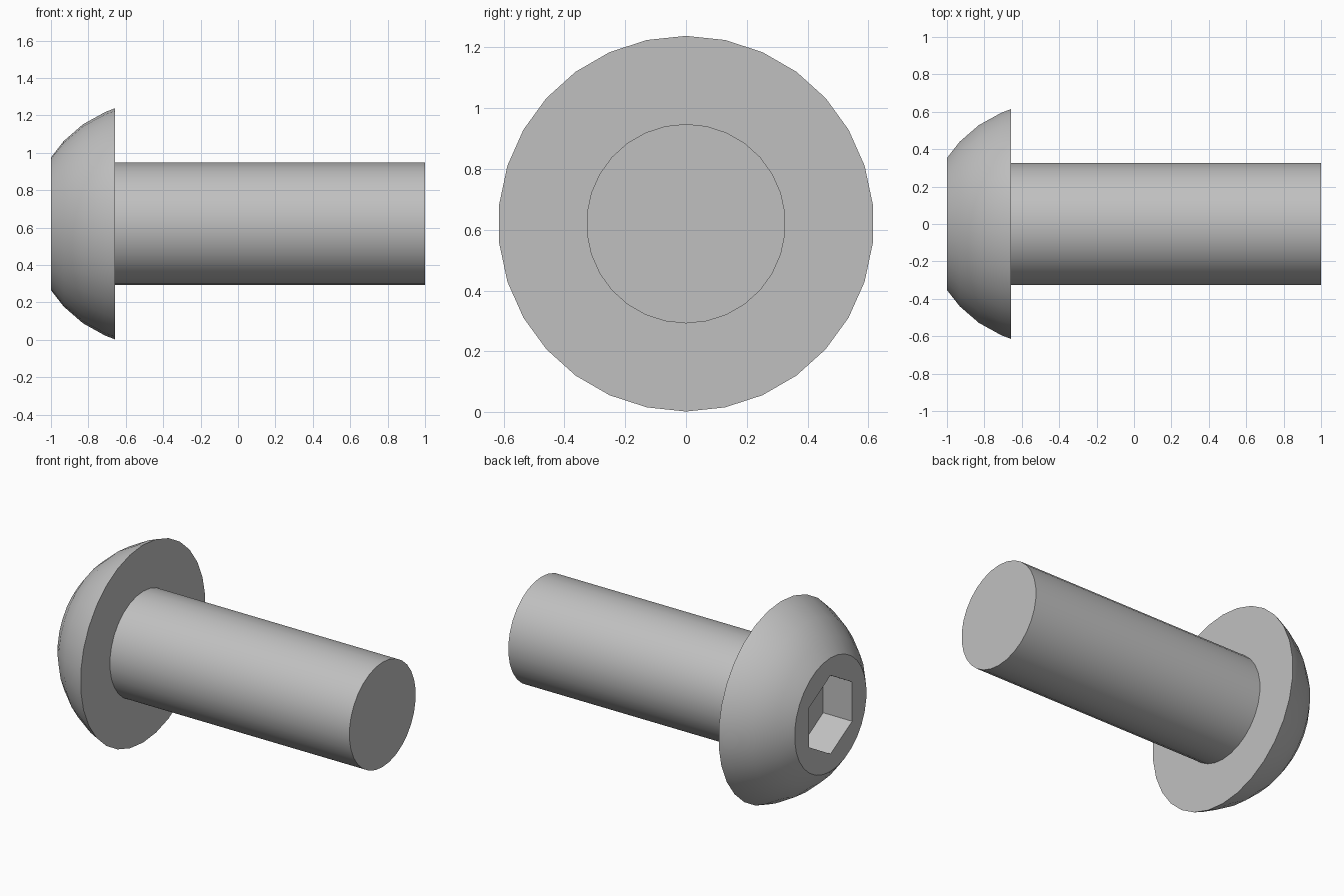
import bpy
import bmesh
from math import sin, cos, pi, radians

cube = bpy.data.objects.get("Cube")
if cube:
    bpy.data.objects.remove(cube)

SIDES = 30
AXIS_Z = 0.62
HEAD_X, SEAT_X, TIP_X = -1.0, -0.657, 1.0
SHAFT_R, HEAD_R, FACE_R = 0.328, 0.618, 0.355
SOCKET_R, SOCKET_DEPTH = 0.246, 0.2

steel = bpy.data.materials.new("steel grey")
steel.use_nodes = True
colour = (0.53, 0.53, 0.53, 1)
steel.diffuse_color = colour
steel.node_tree.nodes["Principled BSDF"].inputs["Base Color"].default_value = colour


def ring(bm, x, radius, sides=SIDES):
    """Ring of vertices around the bolt axis, with one vertex at the top."""
    return [bm.verts.new((x, radius * sin(2 * pi * i / sides),
                          AXIS_Z + radius * cos(2 * pi * i / sides)))
            for i in range(sides)]


def skin(bm, rings):
    """Join consecutive rings with quads."""
    for a, b in zip(rings, rings[1:]):
        n = len(a)
        for i in range(n):
            j = (i + 1) % n
            bm.faces.new((a[i], a[j], b[j], b[i]))


def loop_edges(bm, loop):
    return [bm.edges.get((loop[i - 1], loop[i])) for i in range(len(loop))]


def finish(bm, name):
    bmesh.ops.recalc_face_normals(bm, faces=bm.faces)
    mesh = bpy.data.meshes.new(name)
    bm.to_mesh(mesh)
    bm.free()
    mesh.materials.append(steel)
    obj = bpy.data.objects.new(name, mesh)
    bpy.context.collection.objects.link(obj)
    bpy.ops.object.select_all(action="DESELECT")
    obj.select_set(True)
    bpy.context.view_layer.objects.active = obj
    bpy.ops.object.shade_smooth_by_angle(angle=radians(30))


# Domed head: spherical arc from the flat face to the rim
bm = bmesh.new()
dome_r, dome_x = 0.649, -0.457
profile = [(HEAD_X, FACE_R)]
profile += [(dome_x - dome_r * cos(radians(a)), dome_r * sin(radians(a)))
            for a in (43, 55, 67)]
profile += [(SEAT_X, HEAD_R)]
dome = [ring(bm, x, r) for x, r in profile]
skin(bm, dome)
bm.faces.new(dome[-1])

# Hexagonal socket sunk into the flat face
socket = [ring(bm, x, SOCKET_R, 6) for x in (HEAD_X, HEAD_X + SOCKET_DEPTH)]
skin(bm, socket)
bm.faces.new(socket[-1])
bmesh.ops.triangle_fill(bm, use_beauty=True, normal=(-1, 0, 0),
                        edges=loop_edges(bm, dome[0]) + loop_edges(bm, socket[0]))
finish(bm, "head")

# Plain shaft, its root buried slightly in the head
bm = bmesh.new()
shaft = [ring(bm, x, SHAFT_R) for x in (SEAT_X - 0.04, TIP_X)]
skin(bm, shaft)
for end in shaft:
    bm.faces.new(end)
finish(bm, "shaft")
